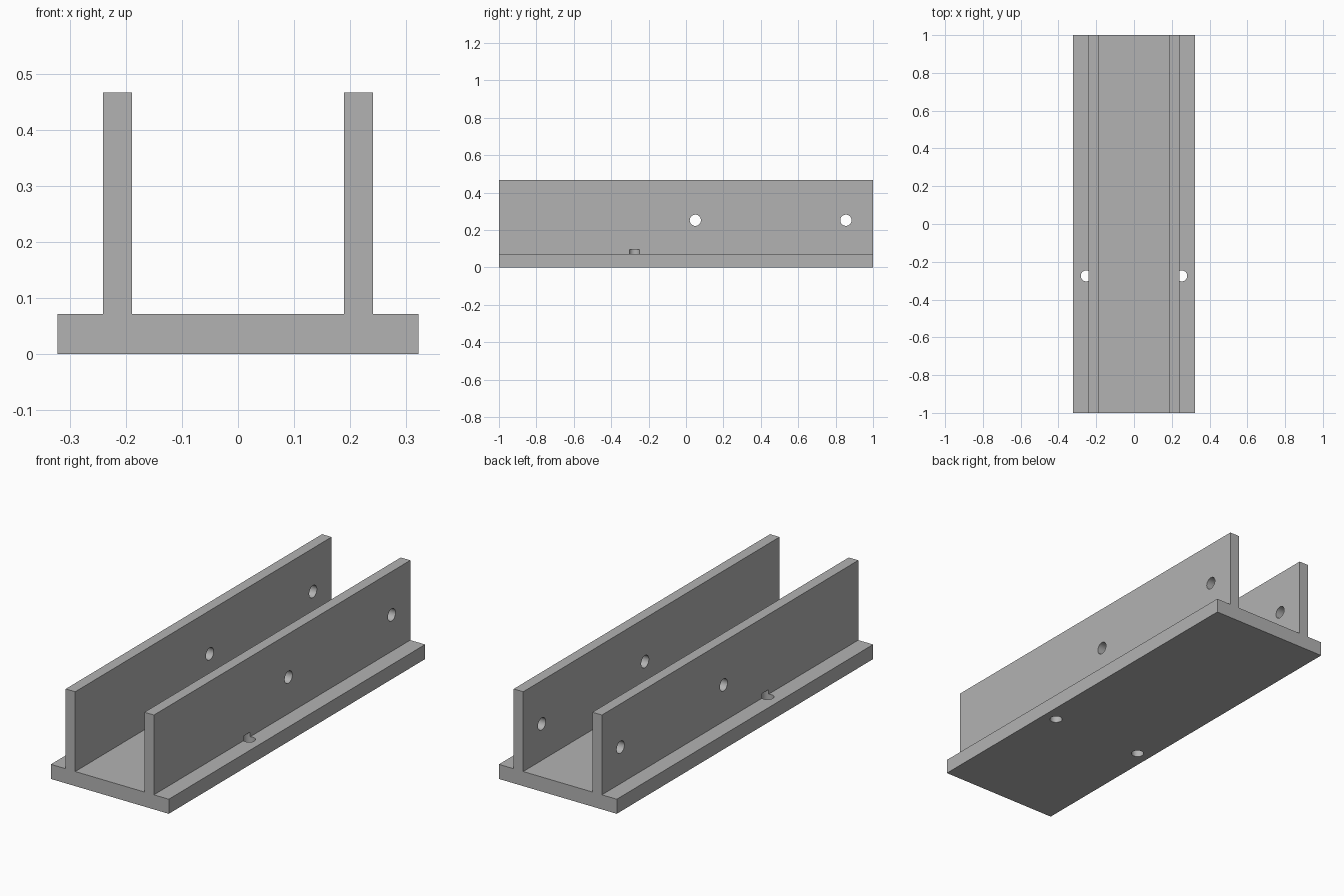
import bpy
import bmesh
from math import pi, radians

cube = bpy.data.objects.get("Cube")
if cube:
    bpy.data.objects.remove(cube, do_unlink=True)

HALF_LENGTH = 1.0
BASE_HALF, BASE_TOP = 0.322, 0.072
WALL_IN, WALL_OUT, WALL_TOP = 0.189, 0.241, 0.466

grey = bpy.data.materials.new("plain grey")
grey.use_nodes = True
colour = (0.45, 0.45, 0.45, 1)
grey.diffuse_color = colour
grey.node_tree.nodes["Principled BSDF"].inputs["Base Color"].default_value = colour

# Channel: half the cross-section, mirrored and extruded along its length
half = [(BASE_HALF, 0), (BASE_HALF, BASE_TOP), (WALL_OUT, BASE_TOP),
        (WALL_OUT, WALL_TOP), (WALL_IN, WALL_TOP), (WALL_IN, BASE_TOP)]
profile = half + [(-x, z) for x, z in reversed(half)]
bm = bmesh.new()
face = bm.faces.new([bm.verts.new((x, -HALF_LENGTH, z)) for x, z in profile])
extruded = bmesh.ops.extrude_face_region(bm, geom=[face])["geom"]
bmesh.ops.translate(bm, vec=(0, 2 * HALF_LENGTH, 0),
                    verts=[v for v in extruded if isinstance(v, bmesh.types.BMVert)])
bmesh.ops.recalc_face_normals(bm, faces=bm.faces)
mesh = bpy.data.meshes.new("double_wall_channel")
bm.to_mesh(mesh)
bm.free()
channel = bpy.data.objects.new("double_wall_channel", mesh)
bpy.context.collection.objects.link(channel)
mesh.materials.append(grey)


def drill(name, location, radius, depth, rotation=(0, 0, 0)):
    """Cut a round hole through the channel."""
    bpy.ops.mesh.primitive_cylinder_add(vertices=32, radius=radius, depth=depth,
                                        location=location, rotation=rotation)
    cutter = bpy.context.object
    cutter.name = name
    cutter.hide_render = True
    cutter.data.materials.append(grey)
    bpy.context.view_layer.objects.active = channel
    cut = channel.modifiers.new(name, 'BOOLEAN')
    cut.operation = 'DIFFERENCE'
    cut.solver = 'EXACT'
    cut.object = cutter
    bpy.ops.object.modifier_apply(modifier=cut.name)
    bpy.data.objects.remove(cutter, do_unlink=True)


# Cross holes through both walls
for y in (0.05, 0.855):
    drill("cross_hole", (0, y, 0.252), 0.03, 1, (0, pi / 2, 0))

# Base screw holes, which also notch the foot of each wall
notch_top, below = 0.095, -0.1
for x in (-0.253, 0.253):
    drill("screw_hole", (x, -0.275, (notch_top + below) / 2), 0.029, notch_top - below)

# Smooth hole walls with sharp edges
bpy.ops.object.select_all(action='DESELECT')
channel.select_set(True)
bpy.context.view_layer.objects.active = channel
bpy.ops.object.shade_smooth_by_angle(angle=radians(30))
